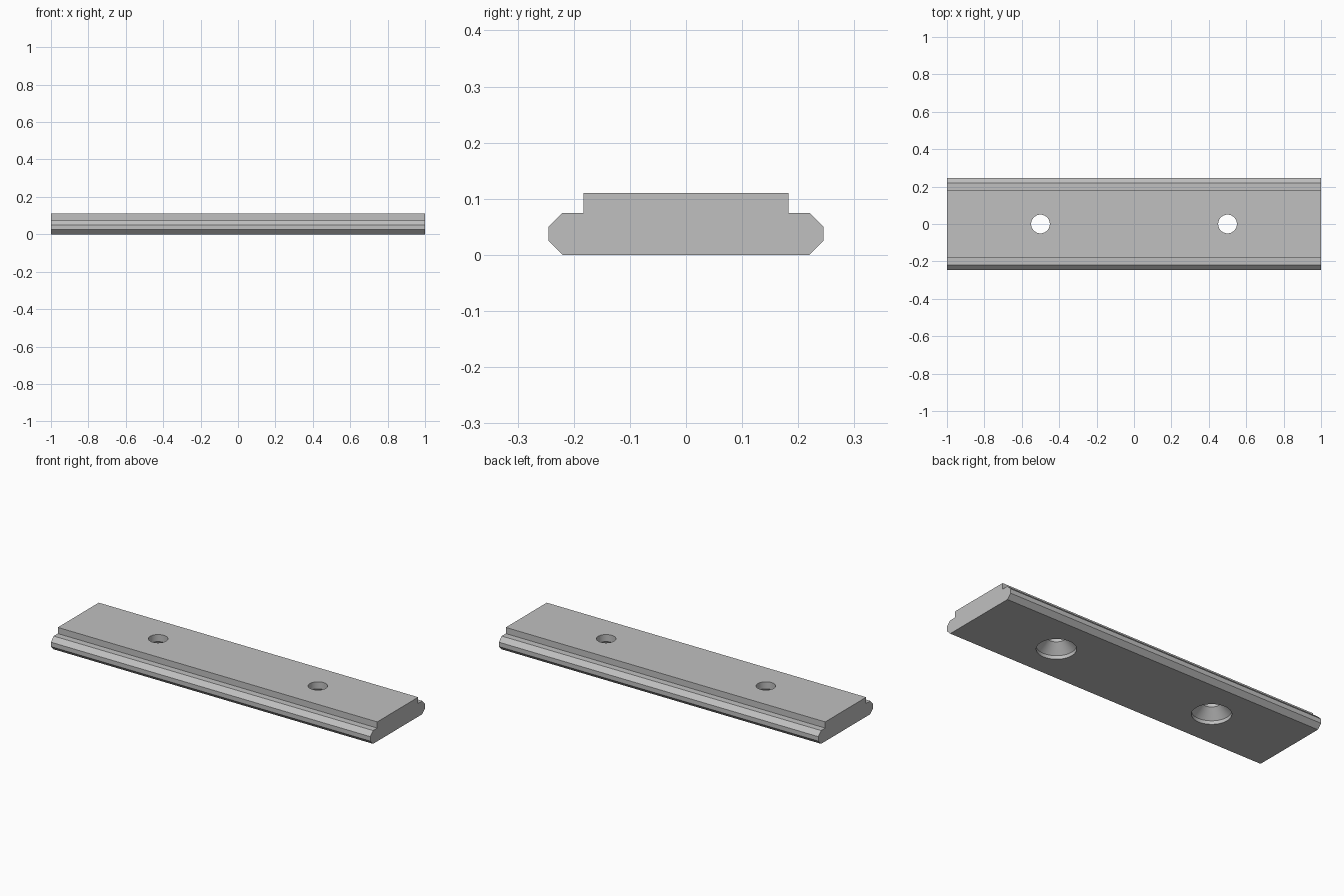
import bpy, bmesh, math

if "Cube" in bpy.data.objects:
    bpy.data.objects.remove(bpy.data.objects["Cube"])

steel = bpy.data.materials.new("plain grey")
steel.diffuse_color = (0.53, 0.53, 0.53, 1)
steel.use_nodes = True
steel.node_tree.nodes["Principled BSDF"].inputs["Base Color"].default_value = steel.diffuse_color


def make_object(name, bm):
    bmesh.ops.recalc_face_normals(bm, faces=bm.faces)
    mesh = bpy.data.meshes.new(name)
    bm.to_mesh(mesh)
    bm.free()
    mesh.materials.append(steel)
    obj = bpy.data.objects.new(name, mesh)
    bpy.context.collection.objects.link(obj)
    return obj


# Rail: stepped, chamfered cross-section extruded along x
half = [(0.22, 0), (0.245, 0.025), (0.245, 0.05), (0.22, 0.075),
        (0.183, 0.075), (0.183, 0.11)]
outline = half + [(-y, z) for y, z in reversed(half)]
bm = bmesh.new()
end = bm.faces.new([bm.verts.new((-1, y, z)) for y, z in outline])
ext = bmesh.ops.extrude_face_region(bm, geom=[end])
bmesh.ops.translate(bm, vec=(2, 0, 0),
                    verts=[g for g in ext["geom"] if isinstance(g, bmesh.types.BMVert)])
rail = make_object("rail", bm)


# Countersunk screw holes: turned cutter, wide at the underside
def hole_cutter(x, segments=48):
    bm = bmesh.new()
    rings = []
    for r, z in [(0.1, -0.05), (0.1, 0.02), (0.05, 0.07), (0.05, 0.16)]:
        rings.append([bm.verts.new((x + r * math.cos(a), r * math.sin(a), z))
                      for a in (2 * math.pi * i / segments for i in range(segments))])
    for lo, hi in zip(rings, rings[1:]):
        for i in range(segments):
            j = (i + 1) % segments
            bm.faces.new((lo[i], lo[j], hi[j], hi[i]))
    bm.faces.new(rings[0])
    bm.faces.new(rings[-1])
    cutter = make_object("hole_cutter", bm)
    cutter.hide_render = True
    cutter.hide_set(True)
    return cutter


bpy.context.view_layer.objects.active = rail
rail.select_set(True)
for x in (-0.5, 0.5):
    cutter = hole_cutter(x)
    mod = rail.modifiers.new("screw_hole", 'BOOLEAN')
    mod.operation = 'DIFFERENCE'
    mod.solver = 'EXACT'
    mod.object = cutter
    bpy.ops.object.modifier_apply(modifier=mod.name)
    bpy.data.objects.remove(cutter)

# Smooth hole walls, crisp rail edges
bpy.ops.object.shade_smooth_by_angle(angle=math.radians(20))
